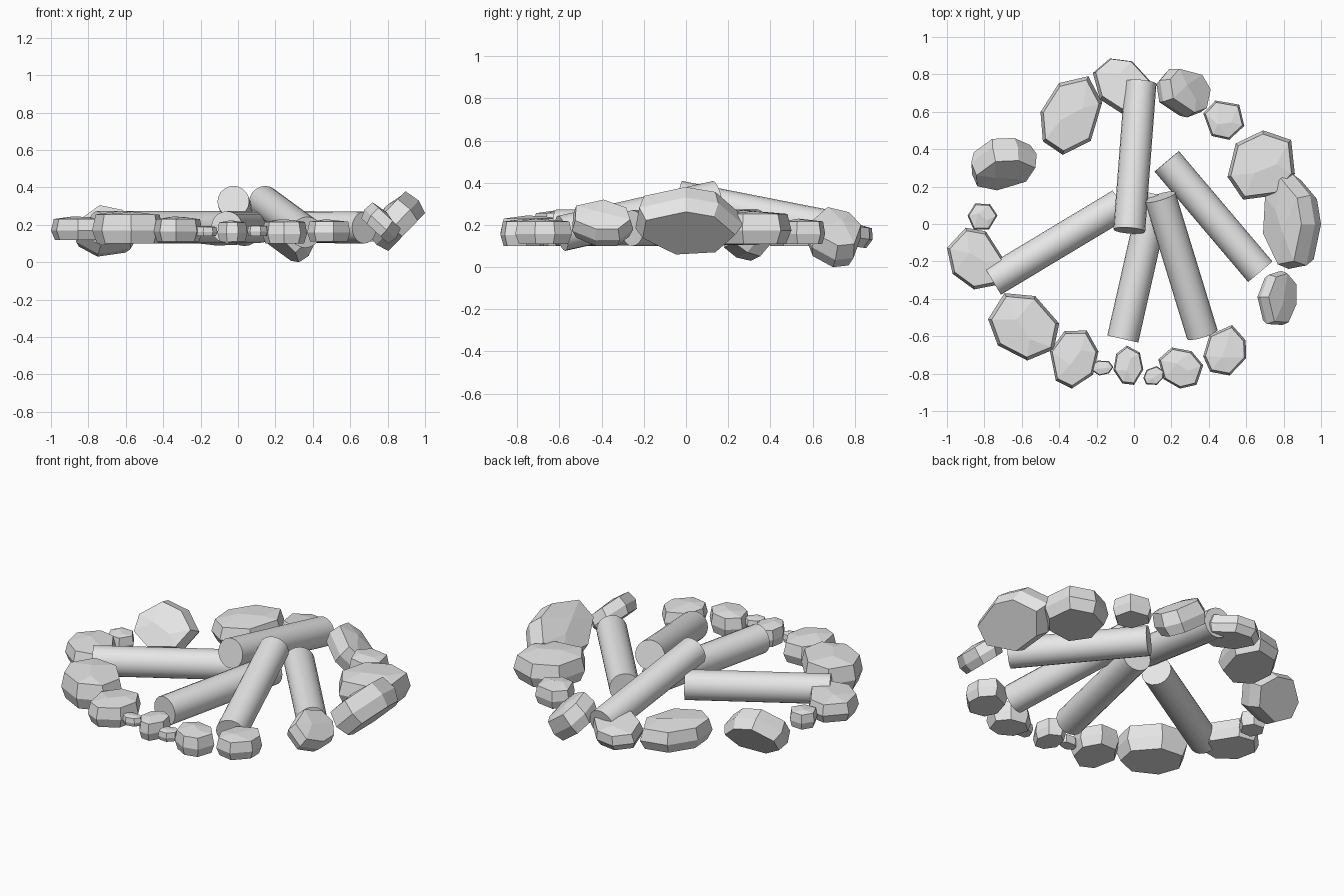
import bpy
import bmesh
import math
import random
from mathutils import Matrix, Vector

random.seed(12)

cube = bpy.data.objects.get("Cube")
if cube:
    bpy.data.objects.remove(cube, do_unlink=True)

# One grey for everything
grey = bpy.data.materials.new("plain_grey")
grey.use_nodes = True
grey.diffuse_color = (0.8, 0.8, 0.8, 1)
grey.node_tree.nodes["Principled BSDF"].inputs["Base Color"].default_value = (0.8, 0.8, 0.8, 1)


def log(name, start, end, radius=0.085):
    """Round log running between two end centres."""
    start, end = Vector(start), Vector(end)
    axis = end - start
    bpy.ops.mesh.primitive_cylinder_add(vertices=20, radius=radius, depth=axis.length,
                                        location=(start + end) / 2)
    ob = bpy.context.object
    ob.name = name
    ob.rotation_euler = axis.to_track_quat("Z", "Y").to_euler()
    ob.data.materials.append(grey)
    bpy.ops.object.shade_smooth_by_angle(angle=math.radians(40))


def stone(name, x, y, z, yaw=0, stretch=1.2, lean=0, toward=0, sides=7):
    """Faceted rock filling the given x, y and z ranges.
    The long axis points along yaw; its top leans toward a heading."""
    angles = [math.tau * (i + random.uniform(-0.15, 0.15)) / sides for i in range(sides)]
    radii = [random.uniform(0.94, 1.06) for _ in angles]
    profile = ((-0.5, 0.86), (-0.1, 1.0), (0.39, 0.9))
    points = [Vector((r * w * stretch * math.cos(a), r * w * math.sin(a), h))
              for h, w in profile for a, r in zip(angles, radii)]
    # Off-centre ridge on the crown
    points += [Vector((0.4, random.uniform(-0.3, 0.3), 0.47)),
               Vector((-0.3, random.uniform(-0.3, 0.3), 0.5))]
    heading = Matrix.Rotation(math.radians(toward), 3, "Z")
    tilt = heading @ Matrix.Rotation(math.radians(lean), 3, "Y") @ heading.inverted()
    turn = tilt @ Matrix.Rotation(math.radians(yaw), 3, "Z")
    points = [turn @ p for p in points]

    # Size the rock to its ranges
    centre = Vector()
    for k, (low, high) in enumerate((x, y, z)):
        values = [p[k] for p in points]
        least, size = min(values), max(values) - min(values)
        centre[k] = (low + high) / 2
        for p in points:
            p[k] = ((p[k] - least) / size - 0.5) * (high - low)

    bm = bmesh.new()
    for p in points:
        bm.verts.new(p)
    hull = bmesh.ops.convex_hull(bm, input=bm.verts[:])
    inside = [g for g in hull["geom_interior"] if isinstance(g, bmesh.types.BMVert)]
    bmesh.ops.delete(bm, geom=inside, context="VERTS")
    bmesh.ops.dissolve_limit(bm, angle_limit=math.radians(7),
                             verts=bm.verts[:], edges=bm.edges[:])
    bmesh.ops.recalc_face_normals(bm, faces=bm.faces[:])
    mesh = bpy.data.meshes.new(name)
    bm.to_mesh(mesh)
    bm.free()
    mesh.materials.append(grey)
    ob = bpy.data.objects.new(name, mesh)
    ob.location = centre
    bpy.context.collection.objects.link(ob)


# Logs: two lean on the pile, three lie flat
log("back_log", (-0.025, -0.035, 0.325), (0.035, 0.755, 0.17))
log("front_left_log", (0.14, 0.145, 0.325), (0.365, -0.59, 0.16))
log("left_log", (0.175, 0.335, 0.19), (0.675, -0.255, 0.185))
log("right_log", (-0.07, 0.107, 0.188), (-0.755, -0.305, 0.188))
log("front_log", (0.115, 0.16, 0.188), (-0.06, -0.615, 0.188))

# Back stones
stone("back_stone", (-0.22, 0.09), (0.59, 0.885), (0.09, 0.22), yaw=-40, lean=10, toward=90)
stone("back_left_stone", (0.12, 0.41), (0.57, 0.83), (0, 0.285), yaw=-45, lean=40, toward=20)
stone("back_left_small_stone", (0.37, 0.59), (0.45, 0.66), (0.11, 0.23), yaw=-10, sides=6)
stone("back_right_stone", (-0.5, -0.17), (0.37, 0.79), (0.1, 0.24), yaw=60, stretch=1.3)

# Left stones
stone("left_back_stone", (0.5, 0.86), (0.13, 0.5), (0.11, 0.27), yaw=40)
stone("left_big_stone", (0.69, 1), (-0.24, 0.27), (0.06, 0.38), yaw=95, stretch=1.5, lean=45, toward=180)
stone("left_front_stone", (0.66, 0.87), (-0.54, -0.25), (0.1, 0.32), yaw=80, stretch=1.3, lean=40)

# Front stones
stone("front_left_stone", (0.37, 0.6), (-0.81, -0.54), (0.11, 0.23), yaw=80)
stone("front_mid_left_stone", (0.13, 0.37), (-0.88, -0.66), (0.1, 0.23), yaw=-45)
stone("front_pebble_left", (0.05, 0.16), (-0.86, -0.76), (0.14, 0.2), yaw=30)
stone("front_middle_stone", (-0.11, 0.05), (-0.86, -0.65), (0.11, 0.225), yaw=90)
stone("front_pebble_right", (-0.23, -0.11), (-0.81, -0.73), (0.14, 0.195))
stone("front_mid_right_stone", (-0.45, -0.19), (-0.88, -0.57), (0.11, 0.245), yaw=65)
stone("front_right_stone", (-0.78, -0.4), (-0.73, -0.37), (0.1, 0.275), yaw=-40)

# Right stones
stone("right_stone", (-1, -0.69), (-0.35, -0.02), (0.12, 0.245), yaw=-45)
stone("right_small_stone", (-0.89, -0.73), (-0.03, 0.11), (0.12, 0.22), sides=6)
stone("right_back_stone", (-0.87, -0.52), (0.18, 0.46), (0.03, 0.305), yaw=10, lean=58, toward=-80)
